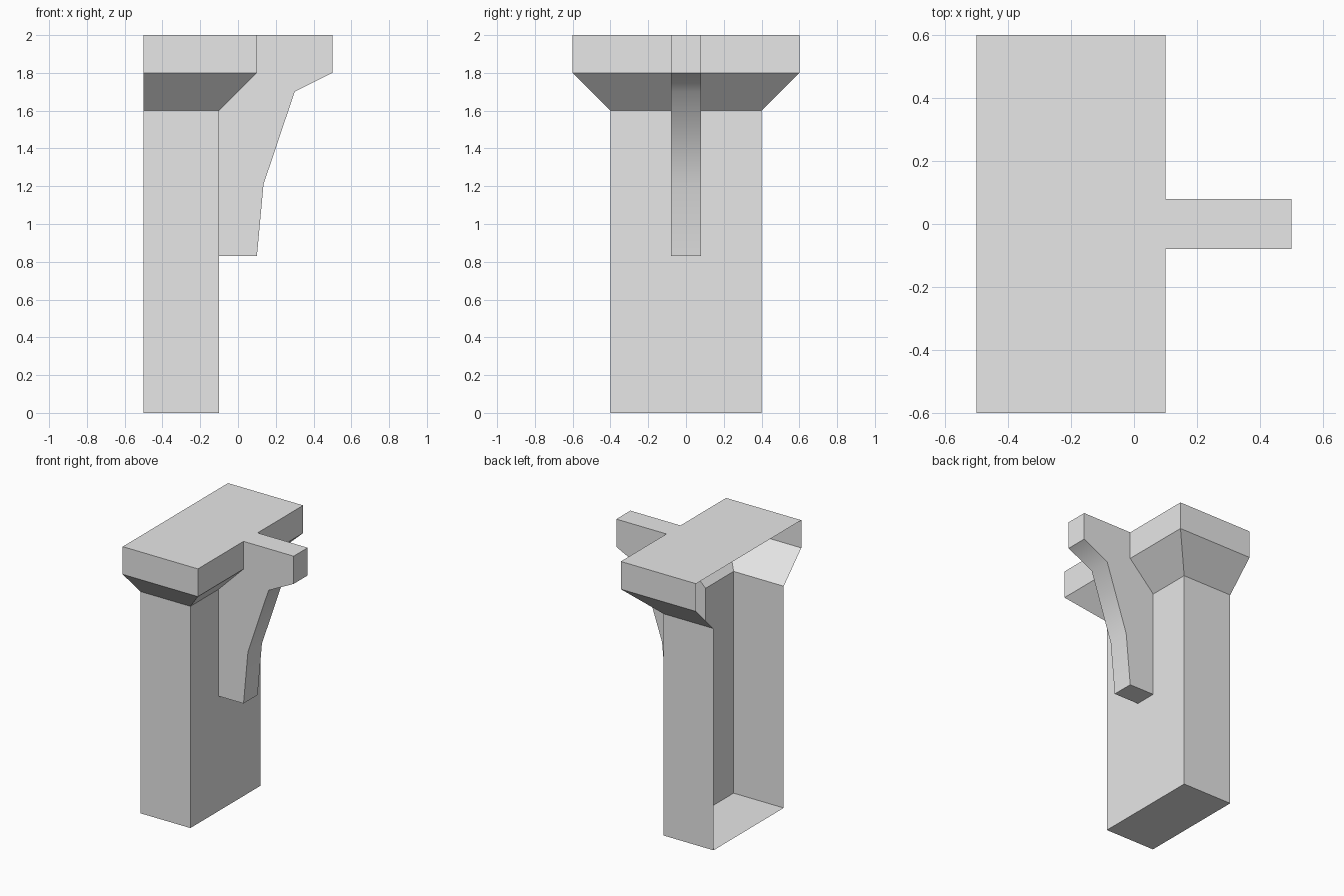
import bpy
import bmesh
import math

cube = bpy.data.objects.get("Cube")
if cube:
    bpy.data.objects.remove(cube, do_unlink=True)

# Plain stone colour
stone = bpy.data.materials.new("grey stone")
stone.use_nodes = True
stone.diffuse_color = (0.8, 0.8, 0.8, 1)
stone.node_tree.nodes["Principled BSDF"].inputs["Base Color"].default_value = (0.8, 0.8, 0.8, 1)

BACK = -0.5      # open side of the shell
RIB = 0.08       # half width of the bracket

bm = bmesh.new()


def ring(x, w, z):
    """U-shaped section, open at the back, split where the bracket meets it."""
    points = [(BACK, -w), (x, -w), (x, -RIB), (x, RIB), (x, w), (BACK, w)]
    return [bm.verts.new((px, py, z)) for px, py in points]


# Pillar, flared capital and top slab as stacked sections: front x, half width, height
sections = [(-0.1, 0.4, 0), (-0.1, 0.4, 0.83), (-0.1, 0.4, 1.6), (0.1, 0.6, 1.8), (0.1, 0.6, 2)]
rings = [ring(*s) for s in sections]
for level, (low, high) in enumerate(zip(rings, rings[1:])):
    for i in range(5):
        if i == 2 and level > 0:
            continue  # the bracket grows out here
        bm.faces.new((low[i], low[i + 1], high[i + 1], high[i]))
bm.faces.new(rings[0][::-1])

# Bracket: outer outline from its foot to the top of its tip
outline = [(0.1, 0.83), (0.135, 1.21), (0.3, 1.7), (0.5, 1.8), (0.5, 2)]
near = [bm.verts.new((x, -RIB, z)) for x, z in outline]
far = [bm.verts.new((x, RIB, z)) for x, z in outline]
for edge, index in ((near, 2), (far, 3)):
    bm.faces.new(edge + [r[index] for r in reversed(rings[1:])])
bm.faces.new((rings[1][2], rings[1][3], far[0], near[0]))
for i in range(len(outline) - 1):
    bm.faces.new((near[i], far[i], far[i + 1], near[i + 1]))

# Flat top running across slab and bracket
top = rings[-1]
bm.faces.new(top[:3] + [near[-1], far[-1]] + top[3:])

bmesh.ops.recalc_face_normals(bm, faces=bm.faces[:])
if next(f for f in bm.faces if len(f.verts) == 8 and abs(f.normal.z) > 0.9).normal.z < 0:
    bmesh.ops.reverse_faces(bm, faces=bm.faces[:])

mesh = bpy.data.meshes.new("pillar_with_bracket")
bm.to_mesh(mesh)
bm.free()
mesh.materials.append(stone)
pillar = bpy.data.objects.new("pillar_with_bracket", mesh)
bpy.context.collection.objects.link(pillar)

# Smooth only the curved underside of the bracket
bpy.ops.object.select_all(action="DESELECT")
pillar.select_set(True)
bpy.context.view_layer.objects.active = pillar
bpy.ops.object.shade_smooth_by_angle(angle=math.radians(44.9))
for face in mesh.polygons:
    c = face.center
    face.use_smooth = c.x > 0.1 and abs(c.y) < 0.01 and face.normal.z < -0.05
